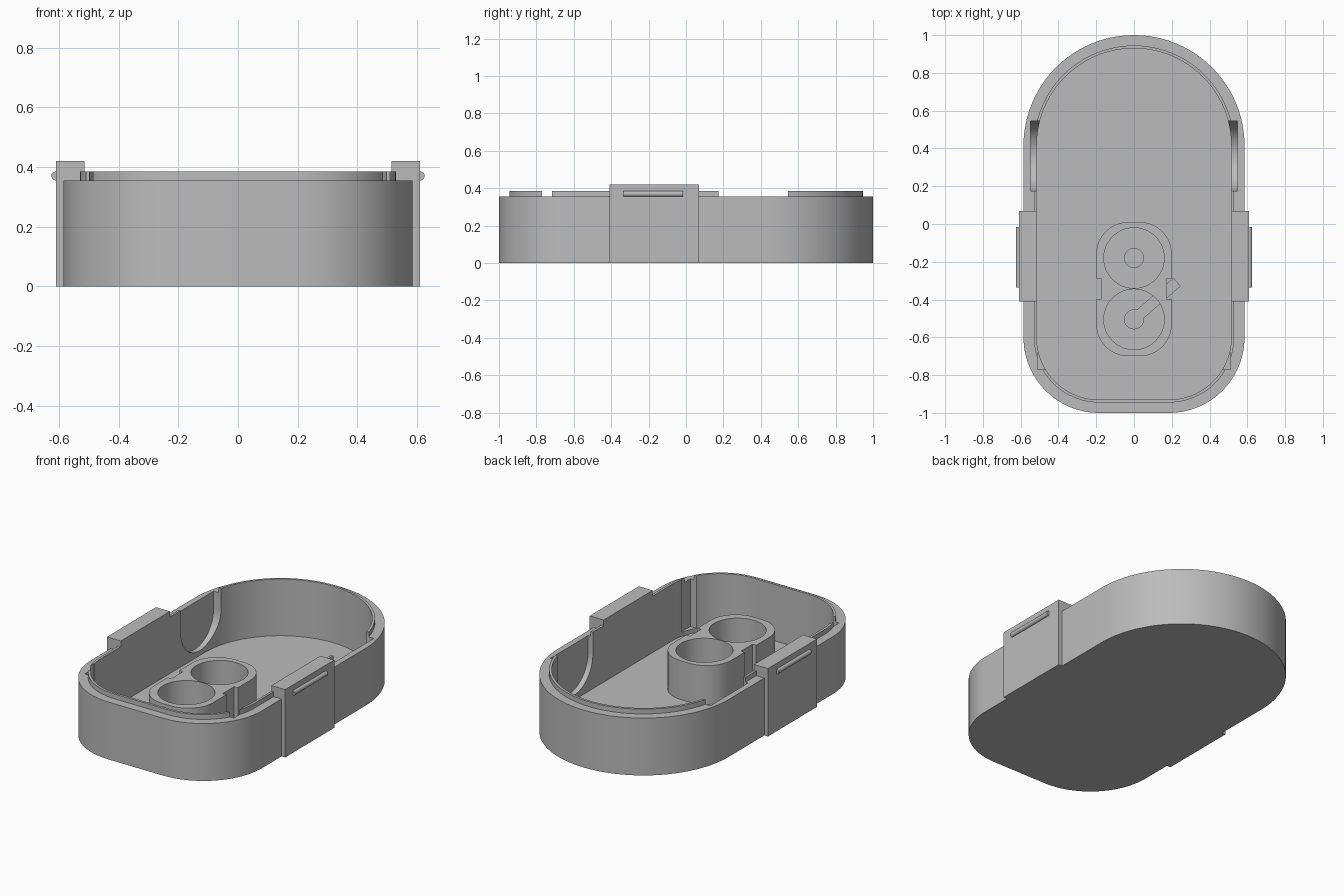
import bpy, bmesh, math
from mathutils import Matrix, Vector

cube = bpy.data.objects.get("Cube")
if cube:
    bpy.data.objects.remove(cube, do_unlink=True)

grey = bpy.data.materials.new("matte_grey")
grey.use_nodes = True
grey.diffuse_color = (0.5, 0.5, 0.5, 1)
grey.node_tree.nodes["Principled BSDF"].inputs["Base Color"].default_value = (0.5, 0.5, 0.5, 1)

FLOOR, WALL, LIP = 0.035, 0.355, 0.385


def arc(cx, cy, r, start, end, steps=24):
    return [(cx + r * math.cos(math.radians(start + (end - start) * i / steps)),
             cy + r * math.sin(math.radians(start + (end - start) * i / steps)))
            for i in range(steps + 1)]


def rounded(w, y0, y1, r_front, r_back):
    """Rounded outline, with its own radius at the front and the back."""
    pts = (arc(w - r_front, y0 + r_front, r_front, -90, 0)
           + arc(w - r_back, y1 - r_back, r_back, 0, 90)
           + arc(r_back - w, y1 - r_back, r_back, 90, 180)
           + arc(r_front - w, y0 + r_front, r_front, 180, 270))
    clean = []
    for p in pts:
        if not clean or (Vector(p) - Vector(clean[-1])).length > 1e-5:
            clean.append(p)
    return clean


def tray_outline(inset):
    r = 0.585 - inset
    return rounded(r, inset - 1, 1 - inset, 0.4 - inset, r)


def prism(name, pts, z0, z1, matrix=None):
    """Extrude an outline from z0 to z1, then optionally transform it."""
    bm = bmesh.new()
    face = bm.faces.new([bm.verts.new((x, y, z0)) for x, y in pts])
    top = bmesh.ops.extrude_face_region(bm, geom=[face])["geom"]
    bmesh.ops.translate(bm, vec=(0, 0, z1 - z0),
                        verts=[g for g in top if isinstance(g, bmesh.types.BMVert)])
    if matrix:
        bm.transform(matrix)
    bmesh.ops.recalc_face_normals(bm, faces=bm.faces)
    mesh = bpy.data.meshes.new(name)
    bm.to_mesh(mesh)
    bm.free()
    mesh.materials.append(grey)
    obj = bpy.data.objects.new(name, mesh)
    bpy.context.collection.objects.link(obj)
    return obj


def box(name, x0, x1, y0, y1, z0, z1, matrix=None):
    return prism(name, [(x0, y0), (x1, y0), (x1, y1), (x0, y1)], z0, z1, matrix)


def circle(cx, cy, r):
    return arc(cx, cy, r, 0, 360, 48)[:-1]


def combine(obj, tool, operation="DIFFERENCE"):
    tool.hide_render = True
    mod = obj.modifiers.new("combine", "BOOLEAN")
    mod.operation, mod.solver, mod.object = operation, "EXACT", tool
    bpy.context.view_layer.objects.active = obj
    bpy.ops.object.modifier_apply(modifier=mod.name)
    bpy.data.objects.remove(tool, do_unlink=True)


def smooth(obj):
    bpy.ops.object.select_all(action="DESELECT")
    obj.select_set(True)
    bpy.context.view_layer.objects.active = obj
    bpy.ops.object.shade_smooth_by_angle(angle=math.radians(30))


# Tray with a thin raised lip around the cavity
tray = prism("tray", tray_outline(0), 0, WALL)
combine(tray, prism("lip_body", tray_outline(0.055), 0.1, LIP), "UNION")
combine(tray, prism("cavity", tray_outline(0.07), FLOOR, 0.6))

# Side recesses: U-shaped pockets and narrow corner grooves
yz_plane = Matrix(((0, 0, 1, 0), (1, 0, 0, 0), (0, 1, 0, 0), (0, 0, 0, 1)))
u_shape = arc(0.36, 0.25, 0.185, 180, 360) + [(0.545, 0.6), (0.175, 0.6)]
for side in (-1, 1):
    x0, x1 = sorted((side * 0.4, side * 0.548))
    combine(tray, prism("pocket", u_shape, x0, x1, yz_plane))
    x0, x1 = sorted((side * 0.42, side * 0.51))
    combine(tray, box("corner_groove", x0, x1, -0.77, -0.68, 0.06, 0.6))

# Wire channels sunk in the floor, leading out from each bore
BORES = ((-0.18, -1), (-0.505, 1))
for y, side in BORES:
    turn = Matrix.Translation((0, y, 0)) @ Matrix.Rotation(
        math.radians(41 if side > 0 else 221), 4, "Z")
    combine(tray, box("channel", 0, 0.3, -0.027, 0.027, 0.015, 0.1, turn))
    combine(tray, prism("contact_recess", circle(0, y, 0.05), 0.015, 0.1))
smooth(tray)

# Twin-bore holder with a vertical wire slot on each side
holder = prism("twin_holder", rounded(0.2, -0.7, 0.01, 0.17, 0.17), FLOOR, 0.275)
for y, side in BORES:
    combine(holder, prism("bore", circle(0, y, 0.16), 0, 0.5))
    x0, x1 = sorted((side * 0.175, side * 0.25))
    combine(holder, box("wire_slot", x0, x1, -0.4, -0.288, 0, 0.5))
smooth(holder)

# Side clips, each with a rounded snap ridge
xz_plane = Matrix(((1, 0, 0, 0), (0, 0, 1, 0), (0, 1, 0, 0), (0, 0, 0, 1)))
for name, side in (("left", 1), ("right", -1)):
    x0, x1 = sorted((side * 0.515, side * 0.61))
    box(name + "_clip", x0, x1, -0.41, 0.07, 0, 0.42)
    smooth(prism(name + "_snap_ridge", circle(side * 0.61, 0.37, 0.015),
                 -0.335, -0.015, xz_plane))
